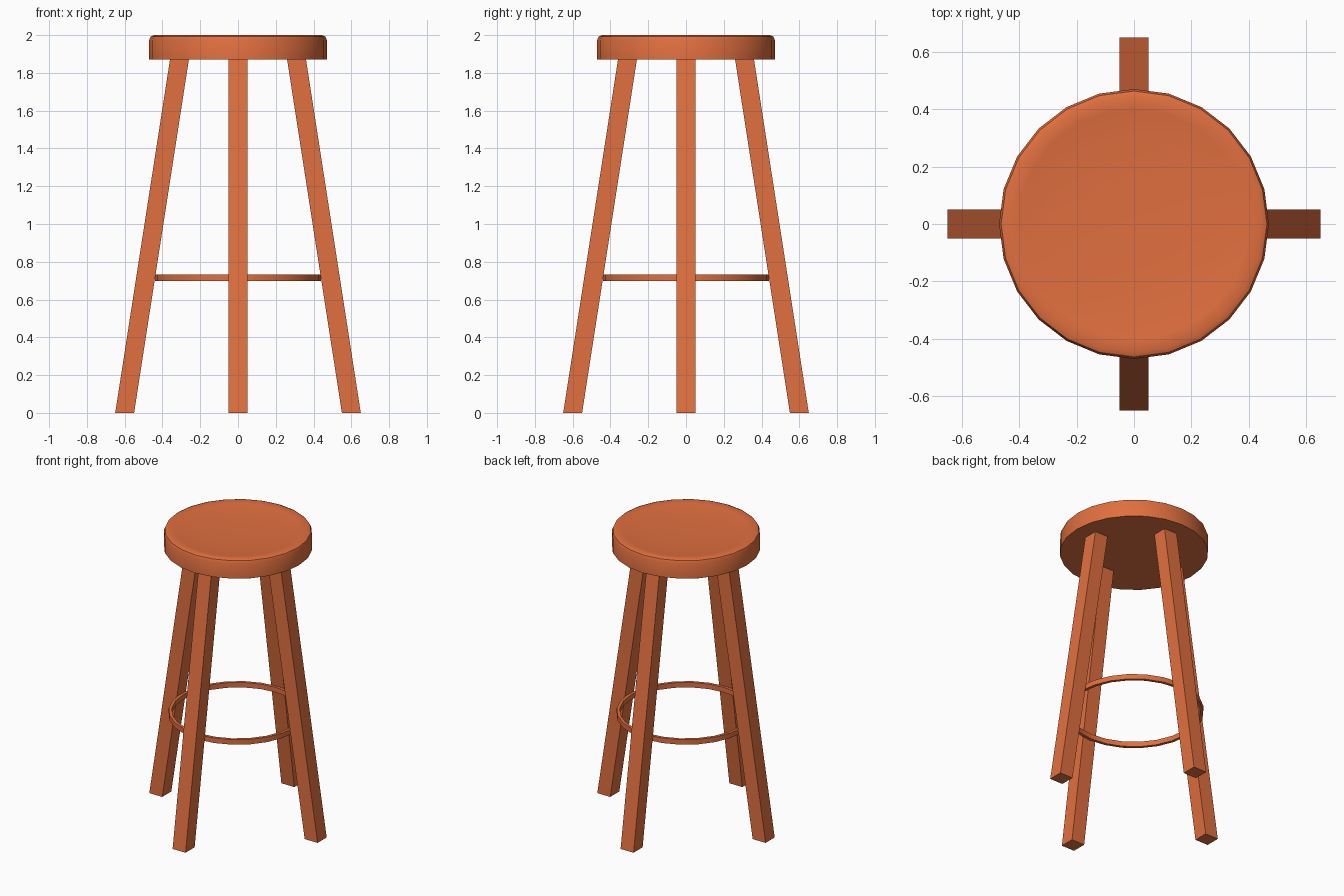
import bpy, bmesh
from math import sin, cos, pi, radians

if "Cube" in bpy.data.objects:
    bpy.data.objects.remove(bpy.data.objects["Cube"])

wood = bpy.data.materials.new("orange_wood")
wood.diffuse_color = (0.75, 0.16, 0.05, 1)
wood.use_nodes = True
wood.node_tree.nodes["Principled BSDF"].inputs["Base Color"].default_value = wood.diffuse_color
SIDES = 24


def finish(name, bm):
    bmesh.ops.recalc_face_normals(bm, faces=bm.faces)
    mesh = bpy.data.meshes.new(name)
    bm.to_mesh(mesh)
    bm.free()
    mesh.materials.append(wood)
    ob = bpy.data.objects.new(name, mesh)
    bpy.context.collection.objects.link(ob)
    return ob


def lathe(name, profile, closed=False):
    """Spin an (r, z) profile about z; r = 0 points become poles."""
    bm = bmesh.new()
    pts = [bm.verts.new((r, 0, z)) for r, z in profile]
    pairs = list(zip(pts, pts[1:] + pts[:1]))
    edges = [bm.edges.new(p) for p in (pairs if closed else pairs[:-1])]
    bmesh.ops.spin(bm, geom=pts + edges, axis=(0, 0, 1), cent=(0, 0, 0),
                   angle=2 * pi, steps=SIDES, use_duplicate=False)
    bmesh.ops.remove_doubles(bm, verts=bm.verts, dist=1e-4)
    ob = finish(name, bm)
    bpy.ops.object.select_all(action='DESELECT')
    ob.select_set(True)
    bpy.context.view_layer.objects.active = ob
    bpy.ops.object.shade_smooth_by_angle(angle=radians(40))


# Round seat with softened rim and a shallow dish
lathe("seat", [(0, 1.87), (0.47, 1.87), (0.47, 1.975), (0.463, 1.992),
               (0.445, 2.0), (0.40, 1.994), (0.30, 1.986), (0.15, 1.981), (0, 1.98)])

# Foot ring between the legs
lathe("foot_ring", [(0.42, 0.697), (0.44, 0.697), (0.44, 0.732), (0.42, 0.732)], closed=True)

# Four splayed square legs with level ends
for i, name in enumerate(("right_leg", "back_leg", "left_leg", "front_leg")):
    c, s = cos(i * pi / 2), sin(i * pi / 2)
    bm = bmesh.new()
    bmesh.ops.create_cube(bm, size=1)
    for v in bm.verts:
        z = 1.88 * (v.co.z + 0.5)
        r = 0.6 - 0.155 * z + 0.1 * v.co.x
        t = 0.1 * v.co.y
        v.co = (c * r - s * t, s * r + c * t, z)
    finish(name, bm)
